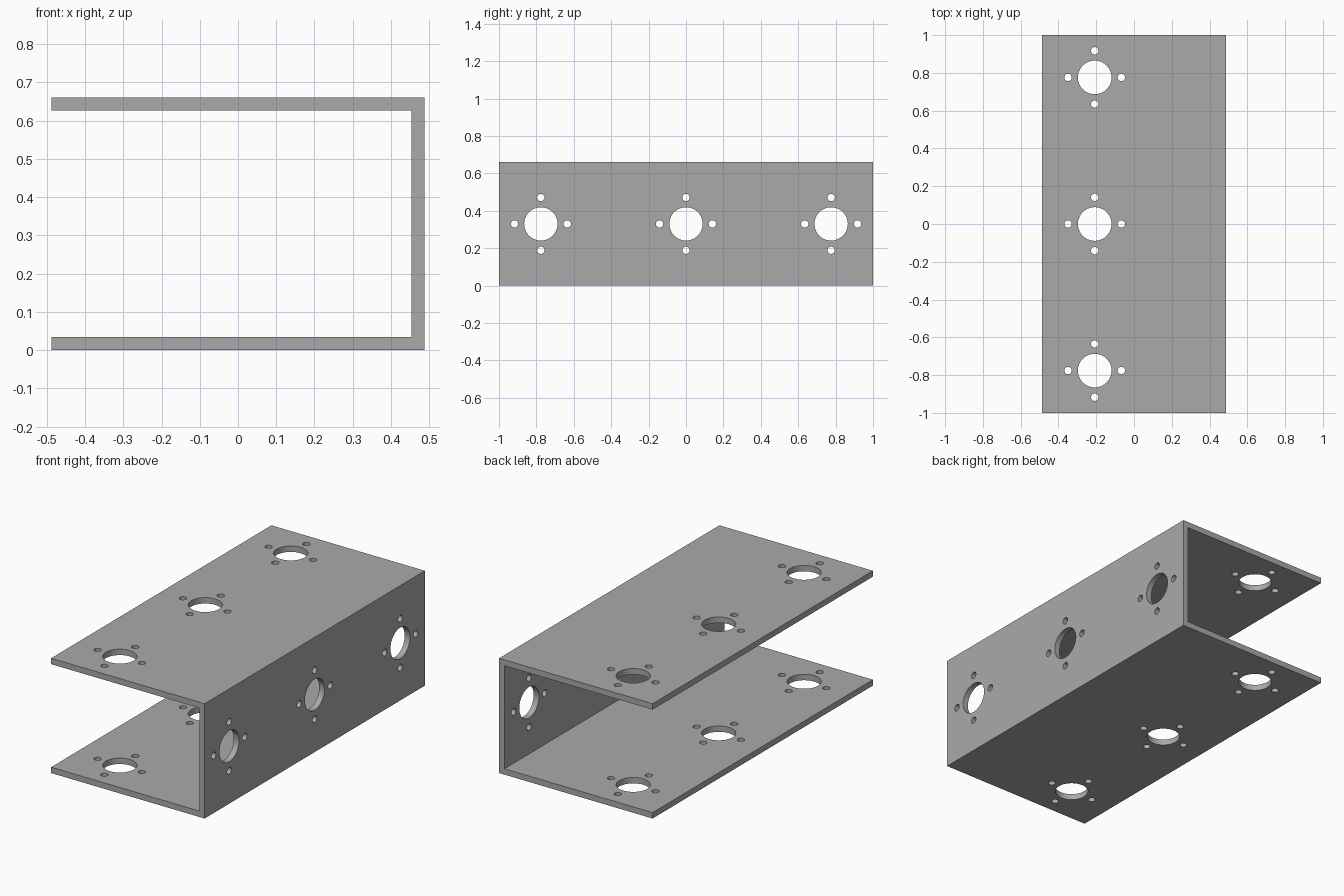
import bpy, bmesh, math
from mathutils import Matrix, Vector

if "Cube" in bpy.data.objects:
    bpy.data.objects.remove(bpy.data.objects["Cube"])

HALF_W, HALF_L, H, T = 0.488, 1.0, 0.66, 0.034
HOLE_R, BOLT_R, BOLT_OFF = 0.089, 0.0195, 0.141
ROWS = (-0.776, 0.0, 0.776)

grey = bpy.data.materials.new("plain grey")
grey.diffuse_color = (0.4, 0.4, 0.4, 1)
grey.use_nodes = True
grey.node_tree.nodes["Principled BSDF"].inputs["Base Color"].default_value = grey.diffuse_color


def make_object(name, bm):
    bmesh.ops.recalc_face_normals(bm, faces=bm.faces)
    me = bpy.data.meshes.new(name)
    bm.to_mesh(me)
    bm.free()
    me.materials.append(grey)
    ob = bpy.data.objects.new(name, me)
    bpy.context.collection.objects.link(ob)
    return ob


# U-shaped channel: profile in x/z extruded along y
profile = [(-HALF_W, 0), (HALF_W, 0), (HALF_W, H), (-HALF_W, H),
           (-HALF_W, H - T), (HALF_W - T, H - T), (HALF_W - T, T), (-HALF_W, T)]
bm = bmesh.new()
face = bm.faces.new([bm.verts.new((x, -HALF_L, z)) for x, z in profile])
ext = bmesh.ops.extrude_face_region(bm, geom=[face])
bmesh.ops.translate(bm, vec=(0, 2 * HALF_L, 0),
                    verts=[v for v in ext["geom"] if isinstance(v, bmesh.types.BMVert)])
channel = make_object("u_channel_bracket", bm)


# Hole cutters: one large hole ringed by four bolt holes
def hole_group(bm, frame, depth):
    spots = [(0, 0, HOLE_R, 64)]
    spots += [(BOLT_OFF * math.cos(a), BOLT_OFF * math.sin(a), BOLT_R, 32)
              for a in (i * math.pi / 2 for i in range(4))]
    for u, v, r, n in spots:
        bmesh.ops.create_cone(bm, cap_ends=True, segments=n, radius1=r, radius2=r,
                              depth=depth, matrix=frame @ Matrix.Translation((u, v, 0)))


bm = bmesh.new()
for y in ROWS:
    # through both flanges
    hole_group(bm, Matrix.Translation((-0.208, y, H / 2)), H + 0.2)
    # through the side wall
    hole_group(bm, Matrix.Translation((HALF_W - T / 2, y, H / 2))
               @ Matrix.Rotation(math.pi / 2, 4, 'Y'), 0.2)
cutter = make_object("hole_cutter", bm)
cutter.hide_render = True

# Cut the holes, then smooth their walls
mod = channel.modifiers.new("holes", 'BOOLEAN')
mod.operation = 'DIFFERENCE'
mod.solver = 'EXACT'
mod.object = cutter
bpy.ops.object.select_all(action='DESELECT')
channel.select_set(True)
bpy.context.view_layer.objects.active = channel
bpy.ops.object.modifier_apply(modifier=mod.name)
bpy.data.objects.remove(cutter)
bpy.ops.object.shade_smooth_by_angle(angle=math.radians(30))
